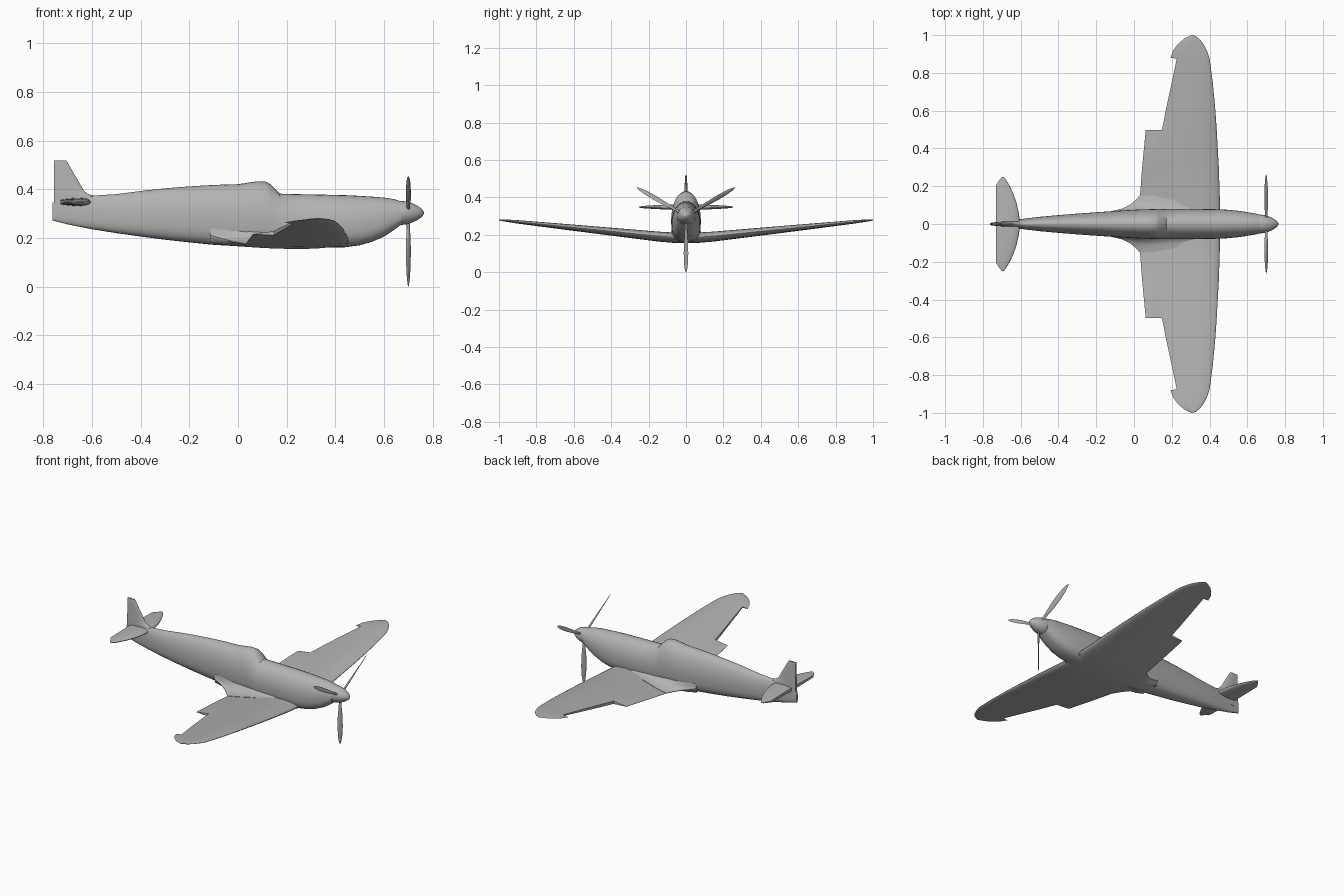
import bpy, bmesh, math

grey = bpy.data.materials.new("plain_grey")
grey.diffuse_color = (0.45, 0.45, 0.45, 1)


def loft(name, rings, angle=35):
    """Skin a list of equal-length closed rings and cap both ends."""
    bm = bmesh.new()
    vs = [[bm.verts.new(p) for p in r] for r in rings]
    n = len(rings[0])
    for a, b in zip(vs, vs[1:]):
        for i in range(n):
            j = (i + 1) % n
            bm.faces.new((a[i], a[j], b[j], b[i]))
    bm.faces.new(vs[0][::-1])
    bm.faces.new(vs[-1])
    bmesh.ops.recalc_face_normals(bm, faces=bm.faces[:])
    me = bpy.data.meshes.new(name)
    bm.to_mesh(me)
    bm.free()
    ob = bpy.data.objects.new(name, me)
    bpy.context.collection.objects.link(ob)
    me.materials.append(grey)
    bpy.ops.object.select_all(action='DESELECT')
    ob.select_set(True)
    bpy.context.view_layer.objects.active = ob
    bpy.ops.object.shade_smooth_by_angle(angle=math.radians(angle))
    return ob


def foil(le, full, cut, t, n=14):
    """Symmetric aerofoil ring of (x, height), trimmed at x = cut."""
    up = []
    for i in range(n + 1):
        x = le + (cut - le) * (i / n) ** 1.8
        f = (le - x) / (le - full)
        h = 5 * t * (.2969 * f ** .5 - .126 * f - .3516 * f**2 + .2843 * f**3 - .1015 * f**4)
        up.append((x, h))
    return up[::-1] + [(x, -h) for x, h in up[1:]]


def spow(v, e):
    return math.copysign(abs(v) ** e, v)


# Fuselage with raised spine and cockpit hump: x, top, bottom, half width
body = [(-.762, .345, .272, .006), (-.70, .362, .256, .013), (-.6, .374, .236, .026),
        (-.5, .380, .220, .038), (-.4, .393, .206, .047), (-.3, .404, .193, .055),
        (-.2, .412, .182, .062), (-.1, .418, .172, .069), (.0, .421, .166, .075),
        (.04, .427, .164, .077), (.08, .433, .163, .078), (.115, .431, .162, .079),
        (.135, .420, .161, .079), (.172, .382, .160, .079), (.25, .380, .160, .079),
        (.35, .378, .160, .079), (.44, .376, .162, .078), (.5, .373, .170, .075),
        (.55, .370, .184, .070), (.6, .366, .206, .063), (.64, .360, .232, .056),
        (.672, .350, .256, .049)]
rings = []
for x, top, bot, w in body:
    mid = bot + .45 * (top - bot)
    ring = []
    for k in range(32):
        a = 2 * math.pi * k / 32
        c, s = math.cos(a), math.sin(a)
        e = 1 if s >= 0 else .72
        ring.append((x, w * spow(c, e), mid + spow(s, e) * (top - mid if s >= 0 else mid - bot)))
    rings.append(ring)
loft("fuselage", rings, 30)

# Spinner
loft("spinner", [[(x, r * math.cos(k * math.pi / 12), .303 + r * math.sin(k * math.pi / 12))
                  for k in range(24)]
                 for x, r in [(.66, .049), (.675, .049), (.695, .046), (.715, .040), (.735, .031),
                              (.75, .021), (.76, .011), (.765, .002)]])

# Three twisted propeller blades: radius, chord, thickness, pitch
blade = [(.02, .012, .012, 60), (.08, .018, .010, 52), (.14, .029, .007, 45), (.2, .031, .005, 38),
         (.25, .026, .004, 34), (.28, .018, .003, 31), (.295, .009, .002, 30), (.301, .002, .001, 30)]
for b in range(3):
    t = math.radians(120 * b)
    rings = []
    for r, c, th, p in blade:
        p = math.radians(p)
        ring = []
        for k in range(12):
            a = k * math.pi / 6
            u, v = c / 2 * math.cos(a), th / 2 * math.sin(a)
            x, y = u * math.sin(p) + v * math.cos(p), u * math.cos(p) - v * math.sin(p)
            ring.append((.70 + x, y * math.cos(t) + r * math.sin(t),
                         .301 + y * math.sin(t) - r * math.cos(t)))
        rings.append(ring)
    loft("propeller_blade_%d" % (b + 1), rings)


# Main wing with open aileron bays: y, leading x, full trailing x, trimmed trailing x, thickness
half = [(.05, .455, .028, .028, .052), (.15, .454, .032, .032, .050), (.3, .449, .043, .043, .044),
        (.497, .438, .062, .062, .036), (.4975, .438, .062, .148, .036), (.6, .431, .085, .168, .032),
        (.75, .417, .132, .200, .025), (.877, .400, .192, .227, .019), (.878, .400, .192, .192, .019),
        (.92, .385, .208, .208, .016), (.955, .366, .235, .235, .012), (.98, .346, .264, .264, .009),
        (.994, .327, .290, .290, .006), (1.0, .314, .305, .305, .003)]
both = [(-s[0],) + s[1:] for s in half[::-1]] + half
rings = []
for y, le, full, cut, t in both:
    z0 = .186 + max(0, abs(y) - .08) * .102
    drop = .024 * (1 - abs(y)) + .004
    rings.append([(x, y, z0 + h - drop * max(0, (le - x) / (le - full) - .2))
                  for x, h in foil(le, full, cut, t)])
loft("main_wing", rings)

# Wing root fairings: x, top z, outer y, outer z, bottom z
fair = [(-.115, .240, .069, .212, .185), (-.06, .239, .082, .196, .172), (-.02, .237, .103, .186, .168),
        (.01, .236, .128, .180, .166), (.03, .235, .150, .176, .168), (.1, .232, .150, .189, .172),
        (.2, .230, .130, .203, .172), (.35, .225, .100, .205, .170), (.45, .195, .082, .188, .175)]
for side, s in (("left", 1), ("right", -1)):
    rings = []
    for x, zt, yo, zo, zb in fair:
        rings.append([(x, s * .03, zt), (x, s * .068, zt),
                      (x, s * (.068 + .22 * (yo - .068)), zt + .62 * (zo - zt)),
                      (x, s * (.068 + .55 * (yo - .068)), zt + .88 * (zo - zt)),
                      (x, s * yo, zo), (x, s * yo, zo - .003), (x, s * .06, zb), (x, s * .03, zb)])
    loft("wing_fairing_" + side, rings, 40)

# Tailplane, blunt where the elevators would hang
half = [(.0, -.603, -.73, .034), (.06, -.610, -.73, .030), (.12, -.624, -.73, .025),
        (.17, -.643, -.73, .020), (.205, -.660, -.73, .016), (.23, -.675, -.715, .012),
        (.244, -.686, -.704, .008), (.25, -.692, -.697, .004)]
both = [(-s[0],) + s[1:] for s in half[:0:-1]] + half
loft("tailplane", [[(x, y, .348 + h) for x, h in foil(le, te - (.05 if abs(y) < .22 else .01), te, t)]
                   for y, le, te, t in both])

# Tail fin, blunt where the rudder would hang: z, leading x, thickness
fin = [(.30, -.60, .030), (.372, -.590, .028), (.382, -.618, .025), (.395, -.634, .022),
       (.42, -.648, .019), (.47, -.677, .014), (.51, -.700, .010), (.518, -.706, .008)]
loft("tail_fin", [[(x, h, z) for x, h in foil(le, -.80, -.755, t)] for z, le, t in fin])
